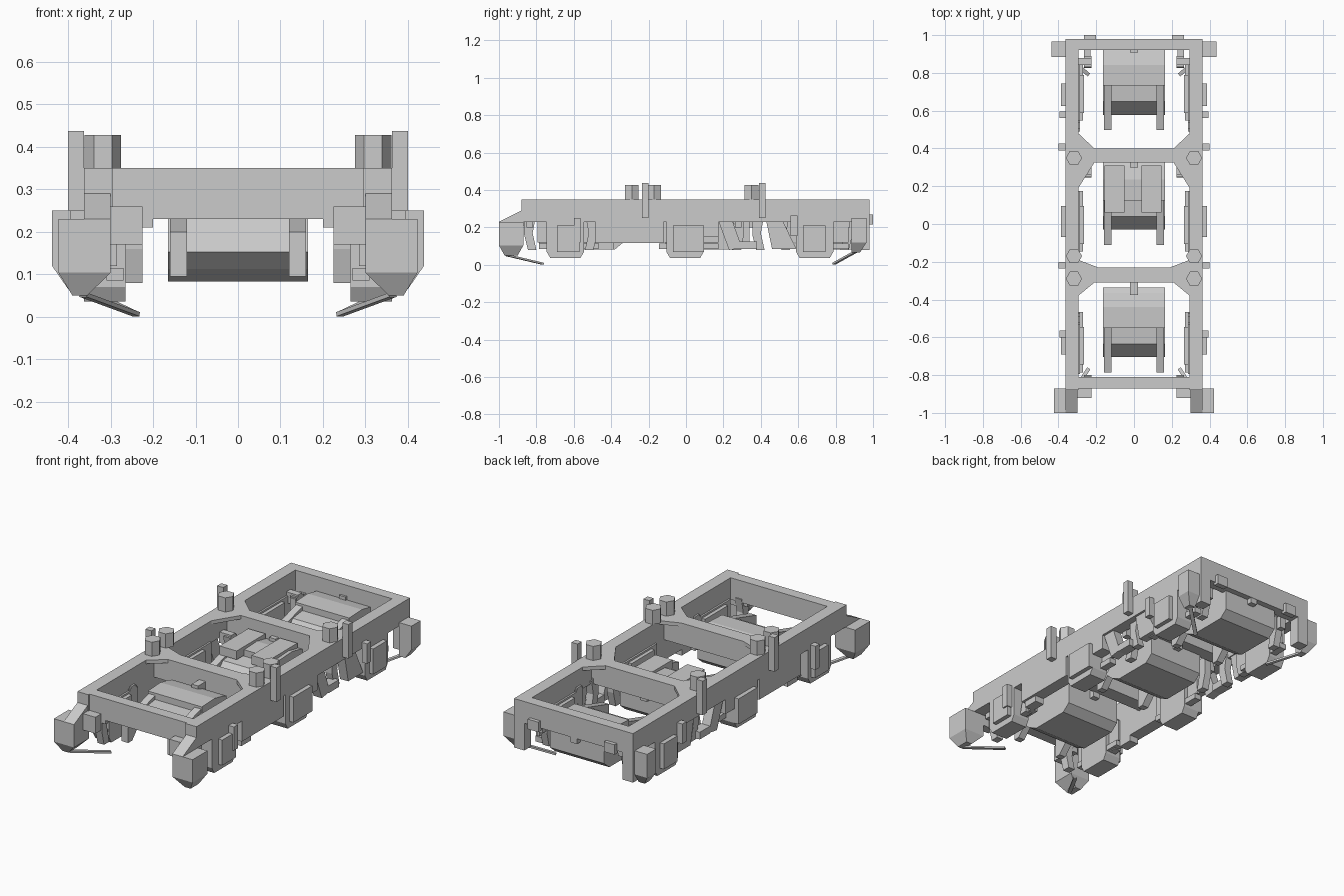
import bpy, bmesh, math
from mathutils import Vector

if "Cube" in bpy.data.objects:
    bpy.data.objects.remove(bpy.data.objects["Cube"])


def finish(name, bm):
    bmesh.ops.recalc_face_normals(bm, faces=bm.faces)
    me = bpy.data.meshes.new(name)
    bm.to_mesh(me)
    bm.free()
    ob = bpy.data.objects.new(name, me)
    bpy.context.collection.objects.link(ob)


def loft(name, rings, mirror=True):
    """Skin matching 3D rings with end caps; optionally add the other side."""
    bm = bmesh.new()
    for s in ((1, -1) if mirror else (1,)):
        vs = [[bm.verts.new((p[0] * s, p[1], p[2])) for p in r] for r in rings]
        n = len(vs[0])
        for a, b in zip(vs, vs[1:]):
            for i in range(n):
                j = (i + 1) % n
                bm.faces.new((a[i], a[j], b[j], b[i]))
        bm.faces.new(vs[0])
        bm.faces.new(vs[-1])
    finish(name, bm)


def rect(x0, x1, y0, y1, z):
    return [(x0, y0, z), (x1, y0, z), (x1, y1, z), (x0, y1, z)]


def box(name, x0, x1, y0, y1, z0, z1, mirror=True):
    loft(name, [rect(x0, x1, y0, y1, z0), rect(x0, x1, y0, y1, z1)], mirror)


def side_profile(name, pts, x0, x1, mirror=True):
    loft(name, [[(x, y, z) for y, z in pts] for x in (x0, x1)], mirror)


def plan(name, pts, z0, z1, mirror=True):
    loft(name, [[(x, y, z) for x, y in pts] for z in (z0, z1)], mirror)


def bar(name, a, b, w, t):
    a, b = Vector(a), Vector(b)
    d = (b - a).normalized()
    u = d.cross(Vector((0, 0, 1))).normalized() * w / 2
    v = u.normalized().cross(d) * t / 2
    loft(name, [[p + u + v, p + u - v, p - u - v, p - u + v] for p in (a, b)])


# Main frame: side rails with a deeper section, end beams
side_profile("side_rail", [(-.88, .35), (.98, .35), (.98, .23), (-.12, .23), (-.12, .117),
                           (-.485, .117), (-.485, .23), (-.88, .23)], .295, .363)
box("front_beam", -.295, .295, -.87, -.81, .23, .35, False)
box("rear_beam", -.295, .295, .92, .98, .23, .35, False)

# Cross beams with thin corner gusset plates on top
for y0, y1, xa, xb, ya, yb in ((-.31, -.23, .19, .21, -.38, -.19), (.325, .40, .21, .21, .19, .48)):
    box("cross_beam", -.295, .295, y0, y1, .23, .35, False)
    plan("gusset_plate", [(xa, y1), (.295, yb), (.295, y1)], .33, .35)
    plan("gusset_plate", [(xb, y0), (.295, ya), (.295, y0)], .33, .35)

# Hexagonal spring seats, upright stops and side pins
for y in (-.29, -.17, .35):
    plan("spring_seat", [(.318 + .043 * math.cos(k * math.pi / 3),
                          y + .043 * math.sin(k * math.pi / 3)) for k in range(6)], .35, .428)
for y in (-.236, .39):
    box("upright_stop", .363, .40, y, y + .036, .25, .438)
for y, z0, z1 in ((-.60, .12, .25), (.56, .155, .265)):
    box("side_pin", .363, .395, y, y + .036, z0, z1)

# Sandboxes, their brackets and pipes
side_profile("sandbox_horn", [(-.87, .295), (-1, .23), (-.87, .23)], .30, .363)
loft("front_sandbox", [rect(.30, .423, -1, -.87, .23), rect(.30, .423, -1, -.87, .104),
                       rect(.355, .39, -.97, -.90, .05)])
loft("rear_sandbox", [rect(.363, .438, .885, .965, .25), rect(.363, .438, .885, .965, .12),
                      rect(.363, .40, .885, .93, .065)])
bar("front_sand_pipe", (.365, -.96, .052), (.24, -.765, .006), .02, .01)
bar("rear_sand_pipe", (.385, .915, .075), (.24, .79, .006), .02, .01)
box("front_bracket", .225, .30, -.92, -.87, .17, .26)
box("front_lug", .20, .228, -.87, -.82, .21, .25)
box("rear_lug", .20, .265, .97, 1, .215, .27)
box("rear_hanger", .30, .363, .92, .98, .08, .23)


# Traction motors: stepped body, axle arms and a nose bracket
def motor(dy, ducts):
    prof = [(-.335, .26), (-.335, .12), (-.38, .083), (-.60, .083), (-.66, .113), (-.705, .153),
            (-.635, .235), (-.55, .245), (-.55, .28), (-.44, .285), (-.365, .27)]
    side_profile("motor_body", [(y + dy, z) for y, z in prof], -.165, .165, False)
    arm = [(-.54, .27), (-.785, .20), (-.785, .095), (-.75, .095), (-.70, .15), (-.54, .15)]
    side_profile("motor_arm", [(y + dy, z) for y, z in arm], .12, .16)
    box("motor_nose", -.02, .02, -.375 + dy, -.305 + dy, .20, .29, False)
    if ducts:
        for x0, x1 in ((-.155, -.05), (.04, .145)):
            box("motor_duct", x0, x1, .06, .31, .25, .298, False)


for dy in (0, .675, 1.283):
    motor(dy, dy == .675)

# Axle boxes with covers and ties for each of the three axles
for y, c0, c1 in ((-.645, -.69, -.57), (-.005, -.07, .095), (.688, .625, .745)):
    side_profile("axle_box", [(y - .10, .23), (y - .10, .07), (y - .08, .036), (y + .08, .036),
                              (y + .10, .07), (y + .10, .23)], .265, .363)
    box("axle_box_cover", .363, .387, c0, c1, .07, .21)
    box("axle_box_tie", .27, .31, y - .14, y + .18, .085, .115)
    box("axle_box_inner_plate", .285, .30, y - .15, y + .18, .12, .24)

# Brake shoes: inboard at the frame ends, under the rails elsewhere
for y, s, x in ((-.835, 1, .225), (-.505, -1, .285), (.28, -1, .225),
                (.385, 1, .285), (.52, 1, .285), (.86, -1, .225)):
    shoe = [(-.03, .25), (.03, .25), (.015, .17), (.035, .08), (-.01, .08), (-.03, .16)]
    side_profile("brake_shoe", [(y + s * a, z) for a, z in shoe], x, x + .04)
    box("brake_hanger", x, .30, y - .018, y + .018, .20, .26)

# Small underside fittings
box("rail_foot", .295, .35, -.47, -.385, .083, .12)
box("mid_fitting", .295, .363, .095, .175, .15, .23)
side_profile("slanted_strut", [(.43, .23), (.52, .23), (.59, .085), (.46, .085)], .30, .35)
side_profile("mid_strut", [(.175, .23), (.25, .23), (.30, .09), (.23, .08)], .30, .35)
box("mid_bracket", .295, .35, .29, .38, .085, .125)
box("rear_clip", .23, .265, .83, .92, .17, .24)
